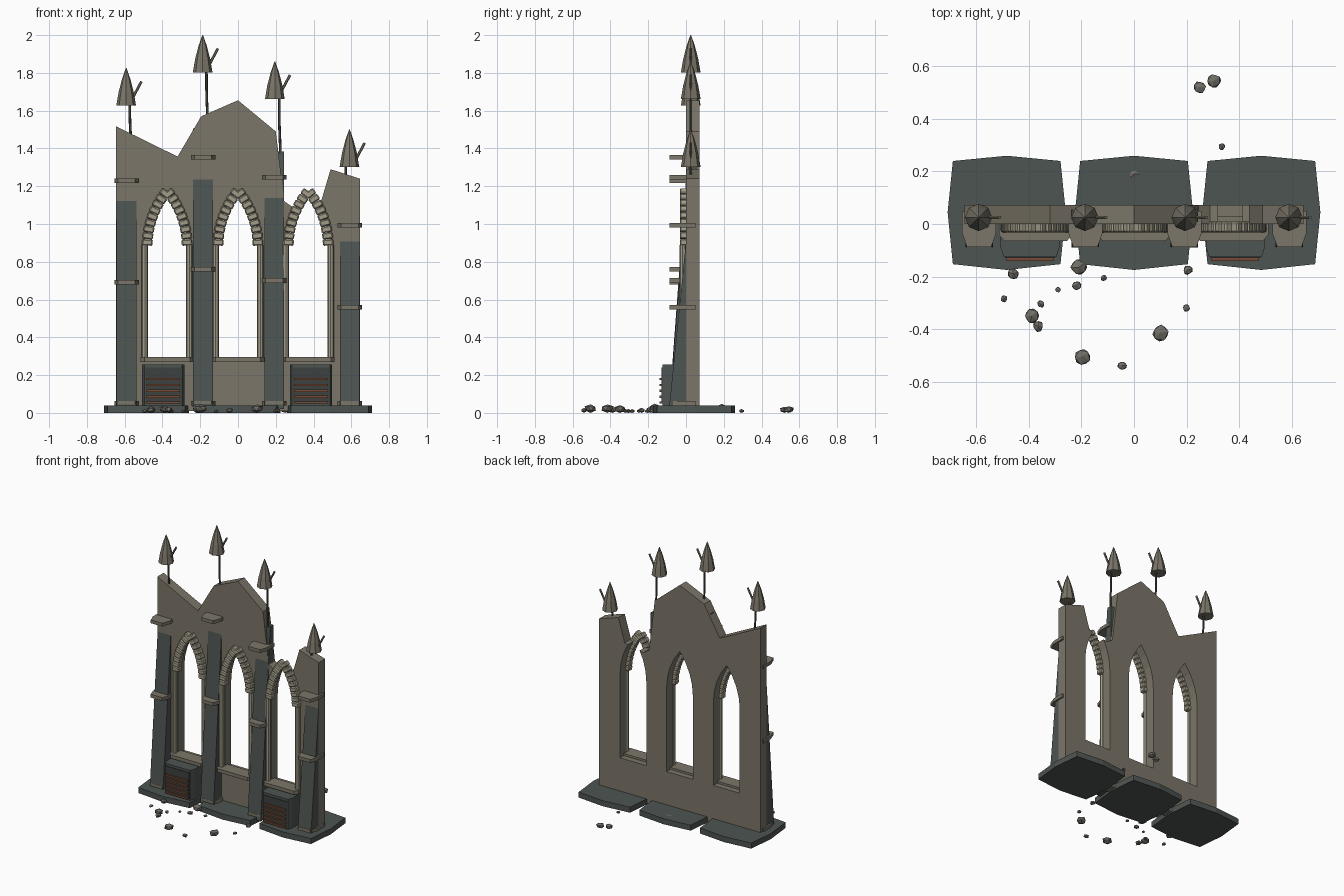
import bpy, bmesh, math, random
from mathutils import Vector, Matrix

if "Cube" in bpy.data.objects:
    bpy.data.objects.remove(bpy.data.objects["Cube"])

random.seed(4)


def material(name, rgb):
    m = bpy.data.materials.new(name)
    m.diffuse_color = (*rgb, 1)
    m.use_nodes = True
    m.node_tree.nodes["Principled BSDF"].inputs["Base Color"].default_value = m.diffuse_color
    return m


STONE = material("weathered_stone", (0.20, 0.182, 0.142))
PALE = material("pale_trim_stone", (0.36, 0.335, 0.25))
DARK = material("dark_slate", (0.075, 0.09, 0.083))
PANEL = material("dark_panel", (0.045, 0.052, 0.05))
RUST = material("rust", (0.19, 0.07, 0.035))
RUBBLE = material("rubble_grey", (0.165, 0.155, 0.135))
IRON = material("old_iron", (0.085, 0.083, 0.07))


def finish(name, bm, mat):
    bmesh.ops.recalc_face_normals(bm, faces=bm.faces[:])
    me = bpy.data.meshes.new(name)
    bm.to_mesh(me)
    bm.free()
    me.materials.append(mat)
    ob = bpy.data.objects.new(name, me)
    bpy.context.collection.objects.link(ob)
    return ob


def prism(name, pts, axis, a, b, mat):
    """Extrude a 2D outline: axis 'y' uses (x, z) points, 'z' uses (x, y)."""
    bm = bmesh.new()
    put = (lambda p, t: (p[0], t, p[1])) if axis == 'y' else (lambda p, t: (p[0], p[1], t))
    lo = [bm.verts.new(put(p, a)) for p in pts]
    hi = [bm.verts.new(put(p, b)) for p in pts]
    bm.faces.new(lo)
    bm.faces.new(hi[::-1])
    n = len(pts)
    for i in range(n):
        bm.faces.new((lo[i], hi[i], hi[(i + 1) % n], lo[(i + 1) % n]))
    return finish(name, bm, mat)


def box(name, x0, x1, y0, y1, z0, z1, mat):
    return prism(name, [(x0, y0), (x1, y0), (x1, y1), (x0, y1)], 'z', z0, z1, mat)


def rod(name, pts, r, mat, sides=6):
    bm = bmesh.new()
    for p, q in zip(pts, pts[1:]):
        p, q = Vector(p), Vector(q)
        d = q - p
        m = Matrix.Translation((p + q) / 2) @ d.to_track_quat('Z', 'Y').to_matrix().to_4x4()
        bmesh.ops.create_cone(bm, cap_ends=True, segments=sides, radius1=r, radius2=r,
                              depth=d.length + r * 0.4, matrix=m)
    return finish(name, bm, mat)


# Pointed arch centreline (right half), local to the window centre
HALF, SPRING, R = 0.105, 0.885, 0.452
APEX_ANGLE = math.acos((R - HALF) / R)


def arch(t):
    a = APEX_ANGLE * t
    return R * math.cos(a) - (R - HALF), SPRING + R * math.sin(a), a


WINDOWS = (-0.375, 0.0, 0.372)

# Ruined wall with three window openings
outline = [(-0.645, 0.01), (0.645, 0.01), (0.645, 1.24), (0.49, 1.29), (0.44, 1.12),
           (0.29, 1.09), (0.245, 1.12), (0.20, 1.49), (0, 1.655), (-0.195, 1.57),
           (-0.32, 1.357), (-0.645, 1.517)]
wall = prism("ruined_wall", outline, 'y', 0.0, 0.072, STONE)
for cx in WINDOWS:
    side = [arch(i / 4)[:2] for i in range(5)]
    pts = [(cx - HALF, 0.28), (cx + HALF, 0.28)] + [(cx + x, z) for x, z in side]
    pts += [(cx - x, z) for x, z in side[-2::-1]]
    cutter = prism("window_cutter", pts, 'y', -0.2, 0.3, STONE)
    cutter.hide_render = True
    mod = wall.modifiers.new("opening", 'BOOLEAN')
    mod.operation, mod.solver, mod.object = 'DIFFERENCE', 'EXACT', cutter
    bpy.context.view_layer.objects.active = wall
    bpy.ops.object.modifier_apply(modifier=mod.name)
    bpy.data.objects.remove(cutter)

# Window trim: sill, colonnettes and arch stones
for cx in WINDOWS:
    prism("window_sill", [(cx - 0.14, 0.03), (cx - 0.14, -0.04), (cx - 0.12, -0.065),
                          (cx + 0.12, -0.065), (cx + 0.14, -0.04), (cx + 0.14, 0.03)],
          'z', 0.27, 0.295, STONE)
    for s in (-1, 1):
        x = cx + s * 0.118
        rod("colonnette", [(x, -0.018, 0.29), (x, -0.018, 0.885)], 0.017, PALE, 8)
    bm = bmesh.new()
    n = 9
    for s in (-1, 1):
        for i in range(n):
            x, z, a = arch((i + 0.5) / n)
            m = (Matrix.Translation((cx + s * x, -0.012, z)) @ Matrix.Rotation(-s * a, 4, 'Y')
                 @ Matrix.Diagonal((0.056, 0.042, 0.034, 1)))
            bmesh.ops.create_cube(bm, size=1, matrix=m)
    bmesh.ops.bevel(bm, geom=bm.edges[:], offset=0.006, segments=1, affect='EDGES')
    finish("arch_stones", bm, PALE)

# Sloping buttresses with stone bands
for cx, h in ((-0.59, 1.365), (-0.185, 1.505), (0.192, 1.385), (0.592, 1.105)):
    bm = bmesh.new()
    bmesh.ops.create_cube(bm, size=1)
    for v in bm.verts:
        top = v.co.z > 0
        front = 0.02 if top else -0.09
        v.co = (cx + v.co.x * 0.105, front if v.co.y < 0 else 0.055, h if top else 0.02)
    finish("buttress", bm, DARK)
    for z in (0.05, h * 0.506, h * 0.9):
        prism("buttress_band", [(cx - 0.065, 0.05), (cx - 0.065, -0.035), (cx - 0.046, -0.088),
                                (cx + 0.046, -0.088), (cx + 0.065, -0.035), (cx + 0.065, 0.05)],
              'z', z - 0.012, z + 0.012, STONE)

# Foundation slabs
for cx in (-0.485, 0, 0.485):
    prism("foundation_slab", [(cx - 0.205, 0.24), (cx - 0.225, 0.045), (cx - 0.205, -0.153),
                              (cx, -0.175), (cx + 0.205, -0.153), (cx + 0.225, 0.045),
                              (cx + 0.205, 0.24), (cx, 0.26)], 'z', 0, 0.04, DARK)

# Louvred vent boxes below the outer windows
for cx in (-0.396, 0.386):
    prism("vent_box", [(cx - 0.112, 0.01), (cx - 0.112, -0.09), (cx - 0.1, -0.125),
                       (cx + 0.1, -0.125), (cx + 0.112, -0.09), (cx + 0.112, 0.01)],
          'z', 0.03, 0.257, DARK)
    box("vent_panel", cx - 0.095, cx + 0.095, -0.129, -0.12, 0.05, 0.24, PANEL)
    for i in range(5):
        z = 0.055 + 0.031 * i
        box("vent_louvre", cx - 0.09, cx + 0.09, -0.14, -0.12, z - 0.006, z + 0.006, RUST)

# Loose pinnacles on bent iron stems, each with a side spur
PY = 0.025
for cx, apex, dx, base in ((-0.592, 1.825, 0.025, 1.46), (-0.187, 2.0, 0.026, 1.57),
                           (0.195, 1.86, 0.03, 1.39), (0.59, 1.5, -0.025, 1.24)):
    bm = bmesh.new()
    z0 = apex - 0.197
    prev = 0.052
    for za, zb, r in ((0, 0.07, 0.04), (0.07, 0.14, 0.022), (0.14, 0.197, 0.002)):
        bmesh.ops.create_cone(bm, cap_ends=False, segments=8, radius1=prev, radius2=r,
                              depth=zb - za, matrix=Matrix.Translation((cx, PY, z0 + (za + zb) / 2)))
        prev = r
    bmesh.ops.remove_doubles(bm, verts=bm.verts[:], dist=0.0005)
    bmesh.ops.holes_fill(bm, edges=bm.edges[:], sides=0)
    finish("pinnacle", bm, STONE)
    mid = (base + z0) / 2
    rod("pinnacle_stem", [(cx + dx, PY, base - 0.02), (cx + dx * 0.8, PY, mid),
                          (cx + dx * 0.75, PY, z0 + 0.03)], 0.007, IRON)
    rod("pinnacle_spur", [(cx + 0.025, PY, apex - 0.175), (cx + 0.08, PY, apex - 0.072)],
        0.007, STONE)

# Scattered rubble: x, y, radius
CHUNKS = ((0.25, 0.52, .026), (0.305, 0.545, .028), (0.335, 0.295, .014), (0, 0.19, .022),
          (-0.46, -0.19, .024), (-0.495, -0.285, .015), (-0.21, -0.165, .034),
          (-0.22, -0.235, .02), (-0.115, -0.205, .014), (-0.29, -0.25, .012),
          (-0.355, -0.305, .015), (-0.39, -0.35, .03), (-0.365, -0.39, .022),
          (0.205, -0.175, .02), (0.2, -0.32, .015), (0.1, -0.415, .034),
          (-0.195, -0.505, .034), (-0.045, -0.54, .019), (0.065, -0.12, .015))
for x, y, r in CHUNKS:
    bm = bmesh.new()
    bmesh.ops.create_icosphere(bm, subdivisions=1, radius=r)
    turn = Matrix.Rotation(random.uniform(0, 6), 3, 'Z')
    for v in bm.verts:
        v.co = turn @ (v.co * random.uniform(0.85, 1.1))
        v.co.z *= 0.7
    low = min(v.co.z for v in bm.verts)
    lift = 0.018 if abs(x) < 0.1 and -0.15 < y < 0.25 else 0
    for v in bm.verts:
        v.co += Vector((x, y, lift - low))
    finish("rubble", bm, RUBBLE)
